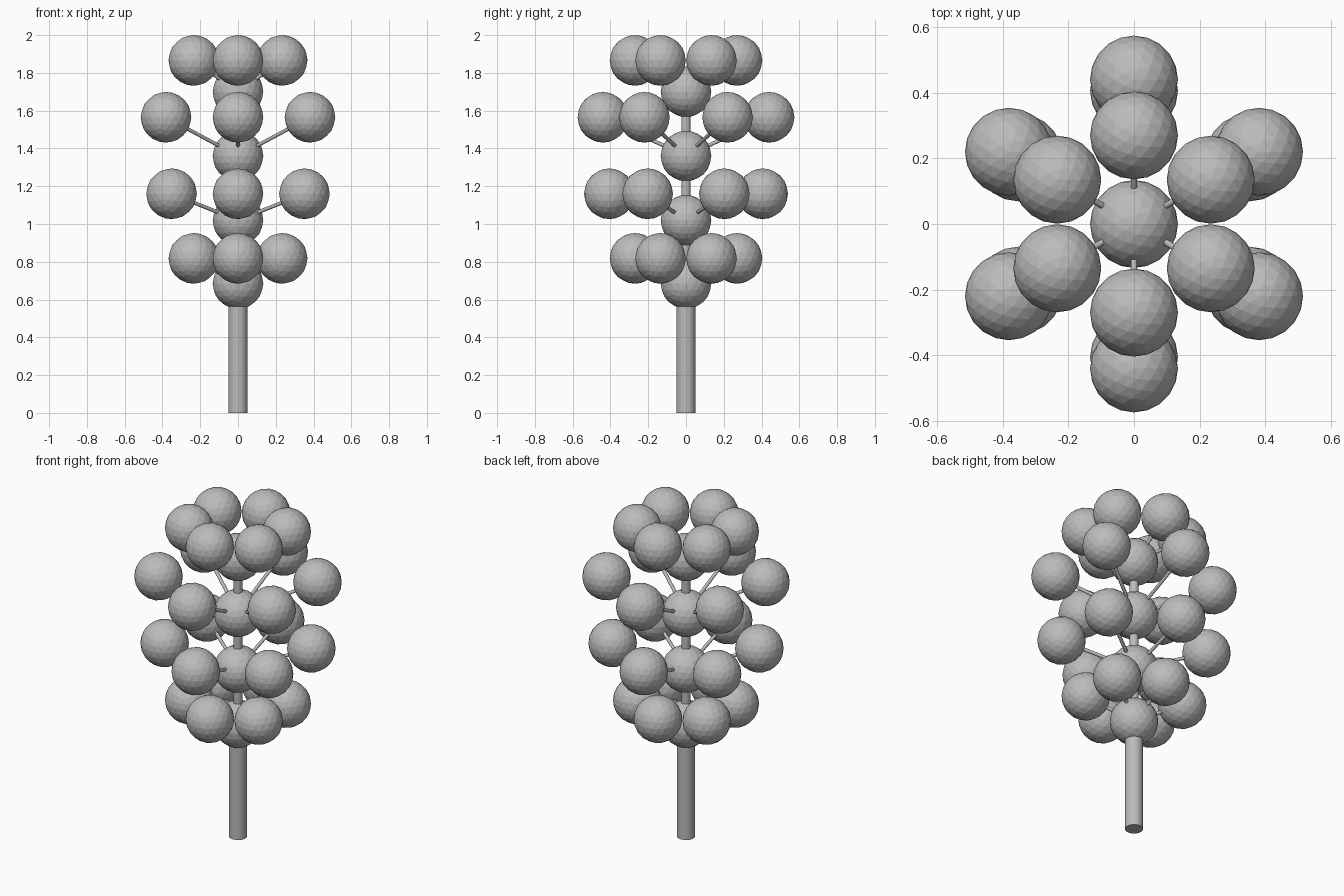
import bpy
from math import cos, sin, radians
from mathutils import Vector

cube = bpy.data.objects.get("Cube")
if cube:
    bpy.data.objects.remove(cube, do_unlink=True)

grey = bpy.data.materials.new("plain grey")
grey.use_nodes = True
colour = (0.5, 0.5, 0.5, 1)
grey.diffuse_color = colour
grey.node_tree.nodes["Principled BSDF"].inputs["Base Color"].default_value = colour

BALL_RADIUS = 0.134


def finish(name):
    obj = bpy.context.object
    obj.name = name
    obj.data.materials.append(grey)
    return obj


def ball(name, centre):
    bpy.ops.mesh.primitive_ico_sphere_add(
        subdivisions=3, radius=BALL_RADIUS, location=centre)
    finish(name)


def rod(name, start, end, radius, sides):
    axis = end - start
    bpy.ops.mesh.primitive_cylinder_add(
        vertices=sides, radius=radius, depth=axis.length,
        location=(start + end) / 2,
        rotation=axis.to_track_quat('Z', 'Y').to_euler())
    finish(name)
    bpy.ops.object.shade_smooth_by_angle(angle=radians(40))


# Each tier: core height, ring height, ring radius
tiers = [
    (0.685, 0.818, 0.27),
    (1.02, 1.16, 0.406),
    (1.36, 1.565, 0.44),
    (1.70, 1.866, 0.27),
]

# Trunk and the thinner stem joining the cores
base = Vector((0, 0, tiers[0][0]))
rod("trunk", Vector((0, 0, 0)), base, 0.05, 24)
rod("stem", base, Vector((0, 0, tiers[-1][0])), 0.025, 16)

# Core balls, each with six twigs ending in foliage balls
for t, (core_z, ring_z, ring_radius) in enumerate(tiers, 1):
    core = Vector((0, 0, core_z))
    ball(f"core_ball_{t}", core)
    for k in range(6):
        angle = radians(30 + 60 * k)
        tip = Vector((ring_radius * cos(angle), ring_radius * sin(angle), ring_z))
        rod(f"twig_{t}_{k + 1}", core, tip, 0.01, 10)
        ball(f"foliage_ball_{t}_{k + 1}", tip)
